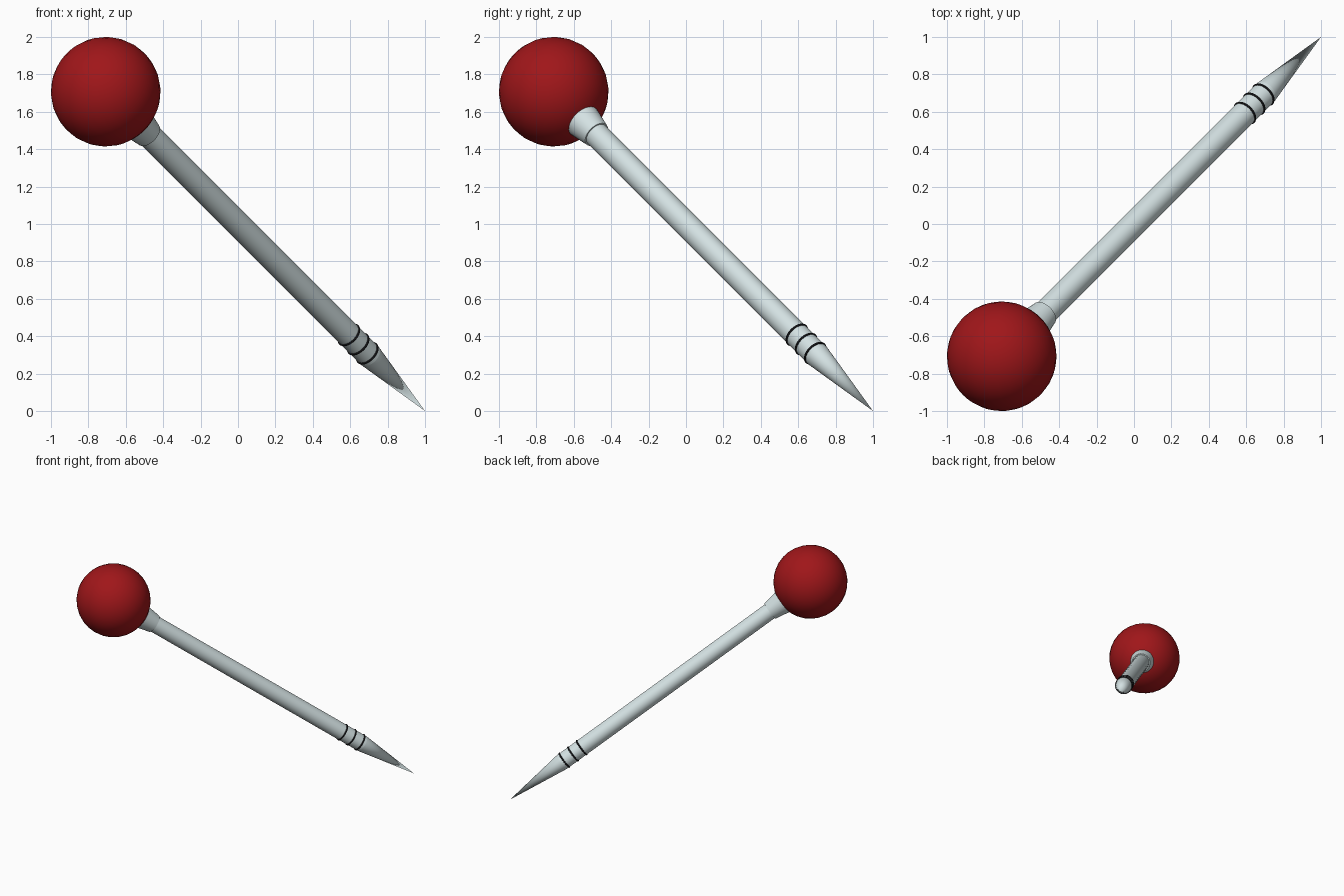
import bpy, math
from mathutils import Vector

if "Cube" in bpy.data.objects:
    bpy.data.objects.remove(bpy.data.objects["Cube"])

TIP = Vector((1, 1, 0))
AXIS = Vector((-1, -1, 1)).normalized()      # from the tip towards the ball
ROT = AXIS.to_track_quat('Z', 'Y').to_euler()


def at(s):
    """Point on the pin axis, s units from the tip."""
    return TIP + AXIS * s


def material(name, rgb):
    m = bpy.data.materials.new(name)
    m.diffuse_color = (*rgb, 1)
    m.use_nodes = True
    m.node_tree.nodes["Principled BSDF"].inputs["Base Color"].default_value = m.diffuse_color
    return m


RED = material("red", (0.35, 0.008, 0.01))
STEEL = material("pale_steel", (0.66, 0.76, 0.77))
BLACK = material("black", (0.015, 0.015, 0.018))


def finish(name, mat):
    ob = bpy.context.object
    ob.name = name
    ob.data.materials.append(mat)
    bpy.ops.object.shade_smooth_by_angle(angle=math.radians(30))
    return ob


def taper(name, s0, s1, r0, r1, mat):
    """Round section from s0 to s1 along the axis."""
    bpy.ops.mesh.primitive_cone_add(vertices=32, radius1=r0, radius2=r1, depth=s1 - s0,
                                    location=at((s0 + s1) / 2), rotation=ROT)
    return finish(name, mat)


# Round head
bpy.ops.mesh.primitive_uv_sphere_add(segments=32, ring_count=16, radius=0.293,
                                     location=at(2.957), rotation=ROT)
finish("ball_head", RED)

# Collar, shaft and point
taper("collar", 2.56, 2.70, 0.075, 0.1, STEEL)
taper("shaft", 0.51, 2.70, 0.067, 0.067, STEEL)
taper("point", 0.0, 0.51, 0.0, 0.067, STEEL)

# Three dark grip rings
for i, s in enumerate((0.535, 0.62, 0.705)):
    bpy.ops.mesh.primitive_torus_add(major_radius=0.066, minor_radius=0.007, major_segments=32,
                                     minor_segments=8, location=at(s), rotation=ROT)
    finish(f"grip_ring_{i + 1}", BLACK)
